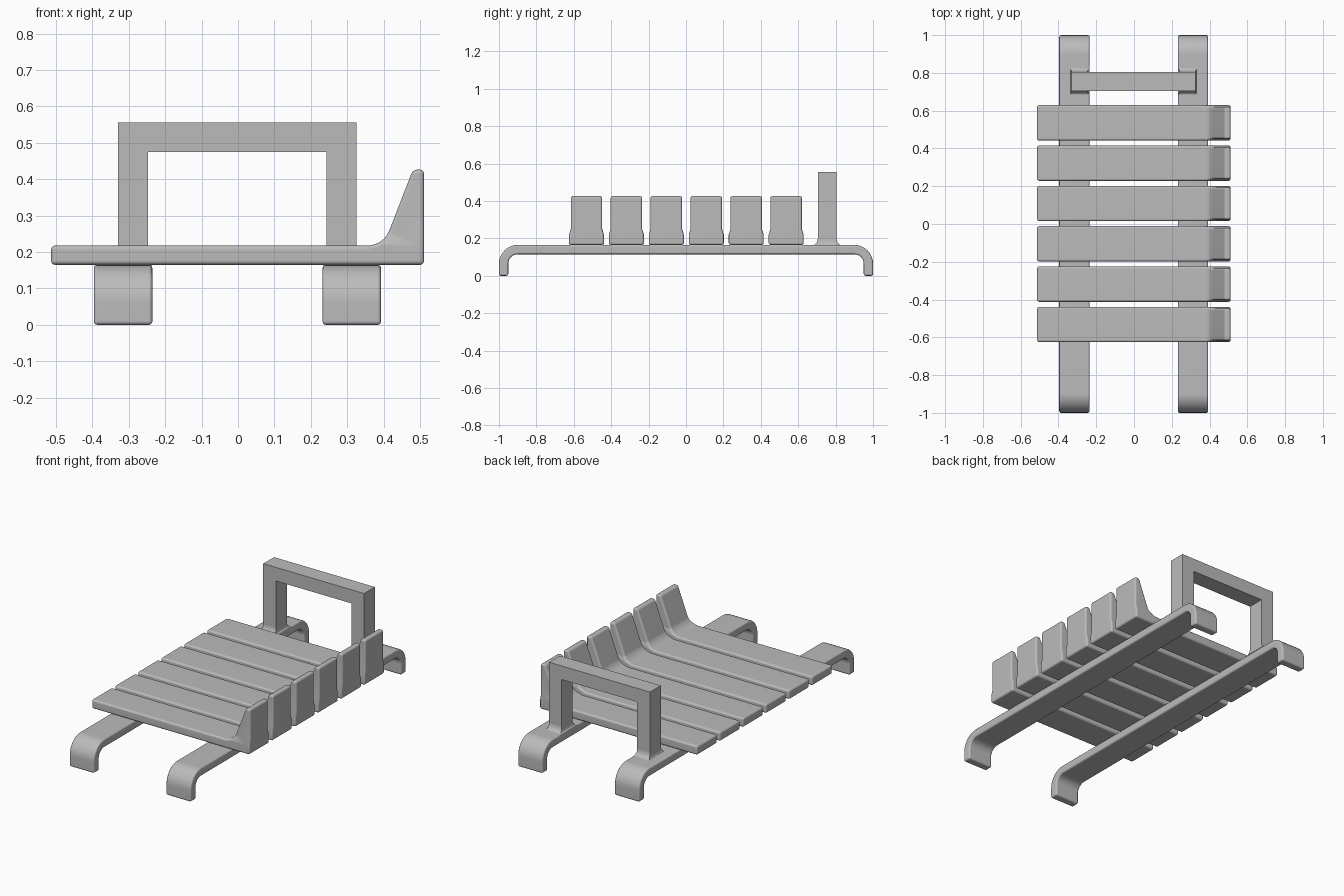
import bpy
import bmesh
from math import radians, cos, sin
from mathutils import Vector

if "Cube" in bpy.data.objects:
    bpy.data.objects.remove(bpy.data.objects["Cube"], do_unlink=True)

GREY = (0.5, 0.5, 0.5, 1)
grey = bpy.data.materials.new("plain grey")
grey.use_nodes = True
grey.diffuse_color = GREY
grey.node_tree.nodes["Principled BSDF"].inputs["Base Color"].default_value = GREY


def arc(cx, cz, r, start, end, steps=8):
    angles = [radians(start + (end - start) * i / steps) for i in range(steps + 1)]
    return [(cx + r * cos(a), cz + r * sin(a)) for a in angles]


def prism(points, axis, low, high):
    """Extrude a profile (horizontal, z) along x or y."""
    bm = bmesh.new()

    def place(h, z, d):
        return (d, h, z) if axis == "x" else (h, d, z)
    face = bm.faces.new([bm.verts.new(place(h, z, low)) for h, z in points])
    ext = bmesh.ops.extrude_face_region(bm, geom=[face])
    moved = [v for v in ext["geom"] if isinstance(v, bmesh.types.BMVert)]
    bmesh.ops.translate(bm, verts=moved, vec=Vector(place(0, 0, high - low)))
    bmesh.ops.recalc_face_normals(bm, faces=bm.faces[:])
    return bm


def round_edges(bm, width):
    sharp = [e for e in bm.edges if e.calc_face_angle(0) > radians(30)]
    bmesh.ops.bevel(bm, geom=sharp, offset=width, segments=3, profile=0.5,
                    affect="EDGES", clamp_overlap=True)


def finish(name, bm, smooth=True):
    bmesh.ops.recalc_face_normals(bm, faces=bm.faces[:])
    mesh = bpy.data.meshes.new(name)
    bm.to_mesh(mesh)
    bm.free()
    mesh.materials.append(grey)
    ob = bpy.data.objects.new(name, mesh)
    bpy.context.collection.objects.link(ob)
    if smooth:
        mesh.polygons.foreach_set("use_smooth", [True] * len(mesh.polygons))
        mesh.set_sharp_from_angle(angle=radians(40))
        ob.modifiers.new("even shading", "WEIGHTED_NORMAL").keep_sharp = True
    return ob


# Two rails with ends curved down to the ground
outer = [(1, 0)] + arc(0.9, 0.065, 0.1, 0, 90)
inner = [(0.95, 0)] + arc(0.9, 0.065, 0.05, 0, 90)
rail = (outer + [(-y, z) for y, z in reversed(outer)]
        + [(-y, z) for y, z in inner] + inner[::-1])
for name, low, high in (("right_rail", -0.396, -0.235), ("left_rail", 0.232, 0.393)):
    bm = prism(rail, "x", low, high)
    round_edges(bm, 0.01)
    finish(name, bm)

# Six cross slats, each swept up into a backrest tab
slat = ([(-0.513, 0.218), (-0.513, 0.165), (0.511, 0.165), (0.511, 0.426), (0.48, 0.426)]
        + arc(0.355, 0.283, 0.065, -21.5, -90))
TAPER_LOW, TAPER_HIGH = 0.22, 0.25
for i in range(6):
    centre = -0.532 + 0.2135 * i
    bm = prism(slat, "y", -0.0935, 0.0935)
    round_edges(bm, 0.011)
    for z in (TAPER_LOW, TAPER_HIGH):
        bmesh.ops.bisect_plane(bm, geom=bm.verts[:] + bm.edges[:] + bm.faces[:],
                               plane_co=(0, 0, z), plane_no=(0, 0, 1))
    # the tab is a little narrower than the board
    for v in bm.verts:
        t = min(max((v.co.z - TAPER_LOW) / (TAPER_HIGH - TAPER_LOW), 0), 1)
        v.co.y *= 1 - 0.1 * t
    ob = finish(f"slat_{i + 1}", bm)
    ob.location.y = centre

# Square push handle
arch = [(-0.33, 0.16), (-0.33, 0.555), (0.325, 0.555), (0.325, 0.16),
        (0.243, 0.16), (0.243, 0.475), (-0.247, 0.475), (-0.247, 0.16)]
finish("handle", prism(arch, "y", 0.705, 0.805), smooth=False)

# Flared feet where the handle meets the rails
for name, x0, x1 in (("right_handle_foot", -0.33, -0.247), ("left_handle_foot", 0.243, 0.325)):
    bm = bmesh.new()
    rings = []
    for k in range(6):
        a = radians(18 * k)
        grow = 1 - sin(a)
        dx, dy, z = 0.011 * grow, 0.032 * grow, 0.2 - 0.038 * cos(a)
        rings.append([bm.verts.new((x, y, z)) for x, y in (
            (x0 - dx, 0.705 - dy), (x1 + dx, 0.705 - dy),
            (x1 + dx, 0.805 + dy), (x0 - dx, 0.805 + dy))])
    for a, b in zip(rings, rings[1:]):
        for j in range(4):
            n = (j + 1) % 4
            bm.faces.new((a[j], a[n], b[n], b[j]))
    bm.faces.new(rings[0])
    bm.faces.new(rings[-1])
    finish(name, bm)
